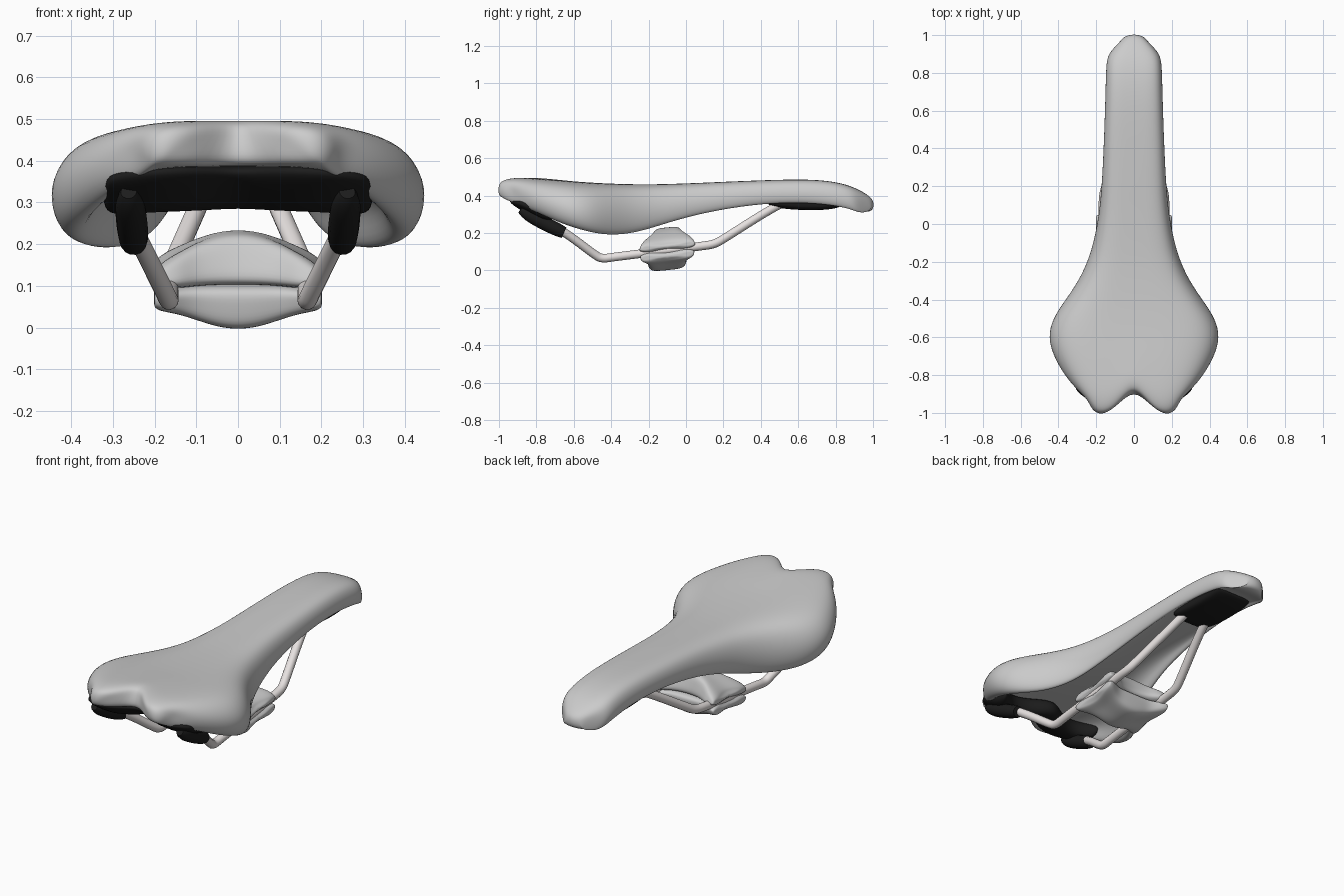
import bpy, math

if "Cube" in bpy.data.objects:
    bpy.data.objects.remove(bpy.data.objects["Cube"])

black = bpy.data.materials.new("black_plastic")
black.diffuse_color = (0.012, 0.012, 0.012, 1)
black.use_nodes = True
black.node_tree.nodes["Principled BSDF"].inputs["Base Color"].default_value = black.diffuse_color
steel = bpy.data.materials.new("rail_metal")
steel.diffuse_color = (0.8, 0.76, 0.75, 1)
steel.use_nodes = True
steel.node_tree.nodes["Principled BSDF"].inputs["Base Color"].default_value = steel.diffuse_color


def half_loft(name, rings, closed, caps, mat=None, levels=2):
    """Loft rings on the +x side, then mirror and subdivide."""
    n = len(rings[0])
    verts = [p for r in rings for p in r]
    faces = []
    for i in range(len(rings) - 1):
        for k in range(n if closed else n - 1):
            j = (k + 1) % n
            faces.append((i * n + k, i * n + j, (i + 1) * n + j, (i + 1) * n + k))
    faces += caps
    me = bpy.data.meshes.new(name)
    me.from_pydata(verts, [], faces)
    ob = bpy.data.objects.new(name, me)
    bpy.context.collection.objects.link(ob)
    bpy.context.view_layer.objects.active = ob
    ob.select_set(True)
    bpy.ops.object.mode_set(mode='EDIT')
    bpy.ops.mesh.select_all(action='SELECT')
    bpy.ops.mesh.normals_make_consistent(inside=False)
    bpy.ops.object.mode_set(mode='OBJECT')
    ob.select_set(False)
    for p in me.polygons:
        p.use_smooth = True
    m = ob.modifiers.new("mirror", 'MIRROR')
    m.use_clip = True
    s = ob.modifiers.new("smooth", 'SUBSURF')
    s.levels = s.render_levels = levels
    if mat:
        me.materials.append(mat)
    return ob


def span(name, rings, mat=None):
    """Closed yz profiles from the centre plane outwards, capped at the outer end."""
    n = len(rings[0])
    last = (len(rings) - 1) * n
    return half_loft(name, rings, True, [tuple(range(last, last + n))], mat)


def tube(name, pts, radius, mat):
    cu = bpy.data.curves.new(name, 'CURVE')
    cu.dimensions = '3D'
    cu.bevel_depth = radius
    cu.bevel_resolution = 5
    cu.use_fill_caps = True
    sp = cu.splines.new('NURBS')
    sp.points.add(len(pts) - 1)
    for p, c in zip(sp.points, pts):
        p.co = (*c[:3], 1)
        p.radius = c[3] if len(c) > 3 else 1
    sp.order_u = 3
    sp.use_endpoint_u = True
    sp.resolution_u = 8
    ob = bpy.data.objects.new(name, cu)
    cu.materials.append(mat)
    bpy.context.collection.objects.link(ob)


def end_shift(x, y):
    """Notch and rounded corners at the back, rounded tip at the nose."""
    f = max(0, min(1, (-y - 0.6) / 0.4))
    d = 0.137 * f * math.exp(-(x / 0.08) ** 2)
    d += 16 * f ** 8 * max(0, x - .18) ** 2
    return d - 5 * x * x * max(0, (y - .9) / .1)


# Padded seat: stations are y, half width, top z, lower lip z
stations = [
    (-1.008, .225, .466, .406), (-.988, .245, .487, .384), (-.94, .272, .496, .362),
    (-.88, .314, .496, .343), (-.80, .368, .491, .312), (-.70, .425, .484, .266),
    (-.60, .454, .476, .229), (-.50, .430, .469, .202), (-.40, .360, .464, .189),
    (-.30, .292, .461, .198), (-.20, .245, .460, .222), (-.10, .213, .462, .255),
    (.05, .184, .467, .297), (.20, .170, .474, .328), (.40, .160, .482, .357),
    (.60, .153, .488, .364), (.75, .149, .482, .354), (.86, .146, .460, .335),
    (.93, .131, .430, .315), (.978, .100, .400, .307), (1.004, .052, .375, .322)]
shape = [(0, 1), (.25, 1), (.5, .995), (.76, .935), (.93, .76), (1.02, .43),
         (.985, .1), (.89, -.04), (.8, .06)]
rings = []
for y, w, zt, zb in stations:
    ceil = max(zb + .004, zt - .11)
    half = [(fx * w, zb + h * (zt - zb)) for fx, h in shape]
    half += [(.74 * w, zb + .7 * (ceil - zb)), (.45 * w, ceil), (0, ceil)]
    rings.append([(x, y + end_shift(x, y), z) for x, z in half])
K = len(rings[0])
caps = []
for base in (0, (len(rings) - 1) * K):
    caps += [tuple(base + i for i in (k, k + 1, K - 2 - k, K - 1 - k)) for k in range(K // 2 - 1)]
half_loft("seat", rings, False, caps)

# Rear rail bracket under the back edge
prof = [(-.96, .39), (-.945, .36), (-.89, .325), (-.82, .280), (-.76, .275),
        (-.73, .31), (-.74, .37), (-.83, .40)]
rings = []
for x, s, dy in [(0, .9, .09), (.06, .95, .06), (.13, 1, .01), (.22, 1, .0), (.29, .95, .05), (.325, .7, .09)]:
    rings.append([(x, y + dy, .35 + (z - .35) * s - max(0, x - .2) * .15) for y, z in prof])
span("rear_bracket", rings, black)

# Nose plate holding the front of the rails
prof = [(.43, .35), (.48, .335), (.60, .322), (.76, .322), (.84, .342),
        (.83, .365), (.65, .385), (.45, .38)]
rings = [[(x, .64 + (y - .64) * s, z + dz) for y, z in prof]
         for x, s, dz in [(0, 1, 0), (.06, 1, 0), (.1, .97, .004), (.122, .9, .015)]]
span("nose_plate", rings, black)

# Rails and their rear sockets, left and right
for side, s in (("left", -1), ("right", 1)):
    tube("socket_" + side, [(s * .262, -.885, .325, .5), (s * .26, -.86, .308, .9), (s * .255, -.77, .258, 1),
                            (s * .25, -.67, .210, .95), (s * .25, -.652, .202, .8)], .038, black)
    rail = [(.25, -.70, .235), (.225, -.62, .185), (.175, -.49, .085), (.165, -.45, .062),
            (.165, -.38, .073), (.165, -.1, .107), (.165, .08, .130), (.163, .15, .140),
            (.15, .20, .168), (.085, .43, .315), (.07, .50, .352)]
    tube("rail_" + side, [(s * x, y, z) for x, y, z in rail], .023, steel)


# Clamp: two arched jaws with scalloped ends gripping the rails
def jaw(name, secs):
    rings = []
    for x, hl, lo, hi, taper in secs:
        a, b = (1, taper) if name == "clamp_upper" else (taper, 1)
        m = (lo + hi) / 2
        loop = [(-.7 * a, lo), (0, lo), (.7 * a, lo), (a, lo + .012), ((a + b) / 2, m),
                (b, hi - .012), (.7 * b, hi), (0, hi), (-.7 * b, hi), (-b, hi - .012),
                (-(a + b) / 2, m), (-a, lo + .012)]
        rings.append([(x * (.84 if u == 0 else 1), -.1 + u * hl, z + .1 * u * hl) for u, z in loop])
    span(name, rings)


jaw("clamp_upper", [(0, .10, .108, .232, .7), (.05, .105, .108, .227, .72), (.10, .12, .106, .211, .75),
                    (.14, .15, .103, .192, .8), (.175, .156, .103, .175, .88), (.198, .152, .108, .158, .92),
                    (.203, .145, .115, .145, .95)])
jaw("clamp_lower", [(0, .115, 0, .112, .85), (.05, .115, .006, .112, .85), (.10, .115, .022, .112, .85),
                    (.14, .13, .036, .110, .88), (.175, .15, .044, .107, .9), (.198, .148, .05, .105, .95),
                    (.203, .14, .06, .095, .95)])
